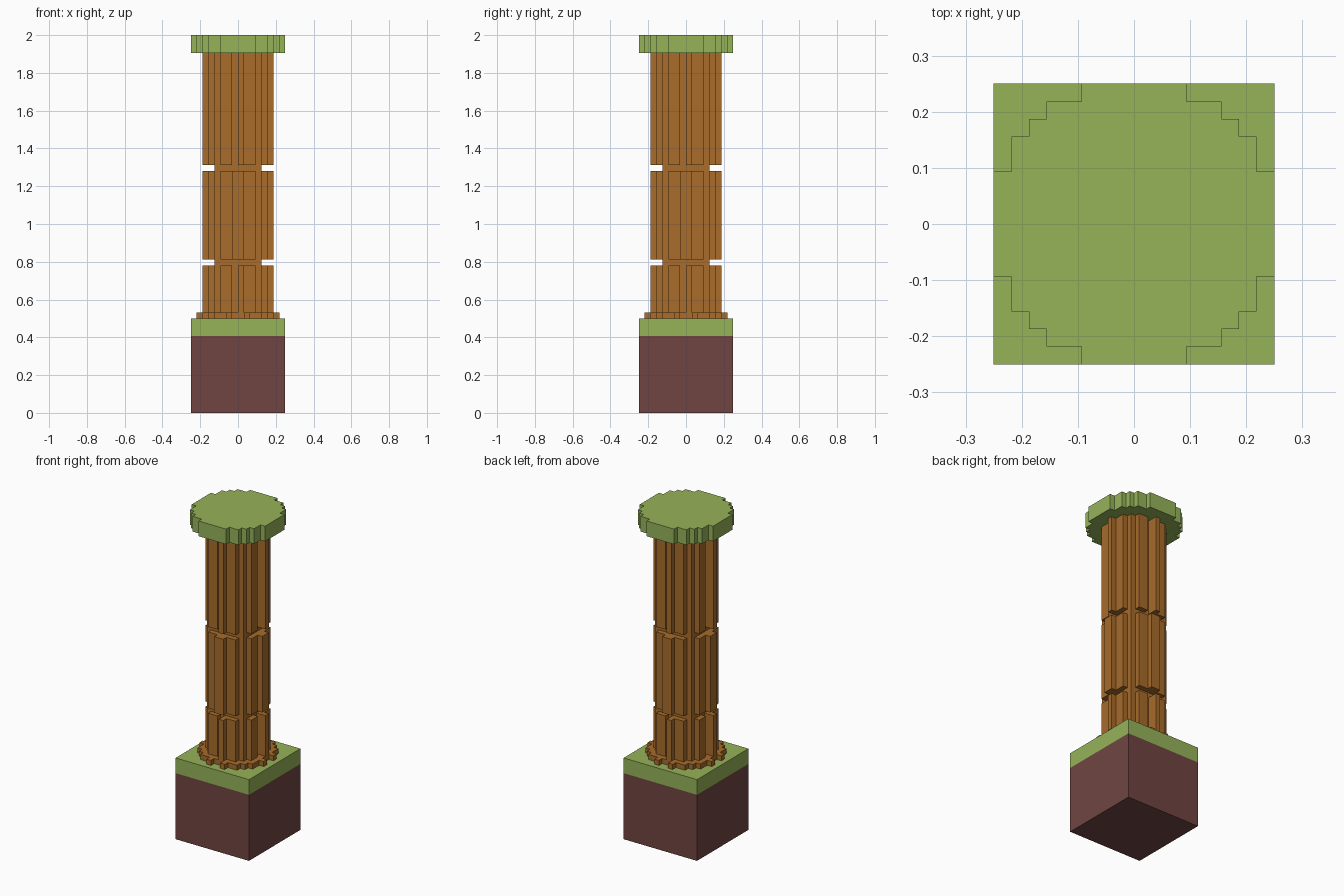
import bpy, bmesh

cube = bpy.data.objects.get("Cube")
if cube:
    bpy.data.objects.remove(cube, do_unlink=True)

U = 1 / 32  # size of one block


def material(name, rgb):
    lin = [((c / 255 + 0.055) / 1.055) ** 2.4 for c in rgb]
    m = bpy.data.materials.new(name)
    m.use_nodes = True
    m.diffuse_color = (*lin, 1)
    m.node_tree.nodes["Principled BSDF"].inputs["Base Color"].default_value = (*lin, 1)
    return m


GRASS = material("grass green", (150, 179, 89))
SOIL = material("soil brown", (112, 69, 66))
WOOD = material("wood brown", (168, 108, 43))


def prism(name, side, z0, z1, mat):
    """Extrude an outline made of one side path repeated by quarter turns."""
    pts, path = [], side
    for _ in range(4):
        pts += path[:-1]
        path = [(-y, x) for x, y in path]
    bm = bmesh.new()
    face = bm.faces.new([bm.verts.new((x * U, y * U, z0 * U)) for x, y in pts])
    top = bmesh.ops.extrude_face_region(bm, geom=[face])["geom"]
    bmesh.ops.translate(bm, vec=(0, 0, (z1 - z0) * U),
                        verts=[v for v in top if isinstance(v, bmesh.types.BMVert)])
    bmesh.ops.recalc_face_normals(bm, faces=bm.faces)
    mesh = bpy.data.meshes.new(name)
    bm.to_mesh(mesh)
    bm.free()
    mesh.materials.append(mat)
    obj = bpy.data.objects.new(name, mesh)
    bpy.context.collection.objects.link(obj)
    return obj


def mirrored(half):
    """Complete a side path from its left half."""
    return half + [(-x, y) for x, y in reversed(half)]


# Side paths, in blocks, running left to right along the front
square = [(-8, -8), (8, -8)]
core = [(-4, -4), (4, -4)]
cap = mirrored([(-6, -6), (-5, -6), (-5, -7), (-3, -7), (-3, -8)])
foot = mirrored([(-5, -5), (-4, -5), (-4, -6), (-2, -6), (-2, -7), (-1, -7), (-1, -6)])
round_log = mirrored([(-4, -4), (-3, -4), (-3, -5), (-1, -5), (-1, -6)])
# Log with a groove one block wide on each side
i = round_log.index((-1, -6))
fluted_log = round_log[:i] + [(-1, -4), (0, -4), (0, -6)] + round_log[i + 1:]

# Ground block
prism("soil_block", square, 0, 13, SOIL)
prism("grass_layer", square, 13, 16, GRASS)

# Trunk with two narrow waists
prism("trunk_foot", foot, 16, 17, WOOD)
prism("lower_trunk", fluted_log, 17, 25, WOOD)
prism("lower_waist", core, 25, 26, WOOD)
prism("middle_trunk", round_log, 26, 41, WOOD)
prism("upper_waist", core, 41, 42, WOOD)
prism("upper_trunk", fluted_log, 42, 61, WOOD)

# Round grassy cap
prism("grass_cap", cap, 61, 64, GRASS)
